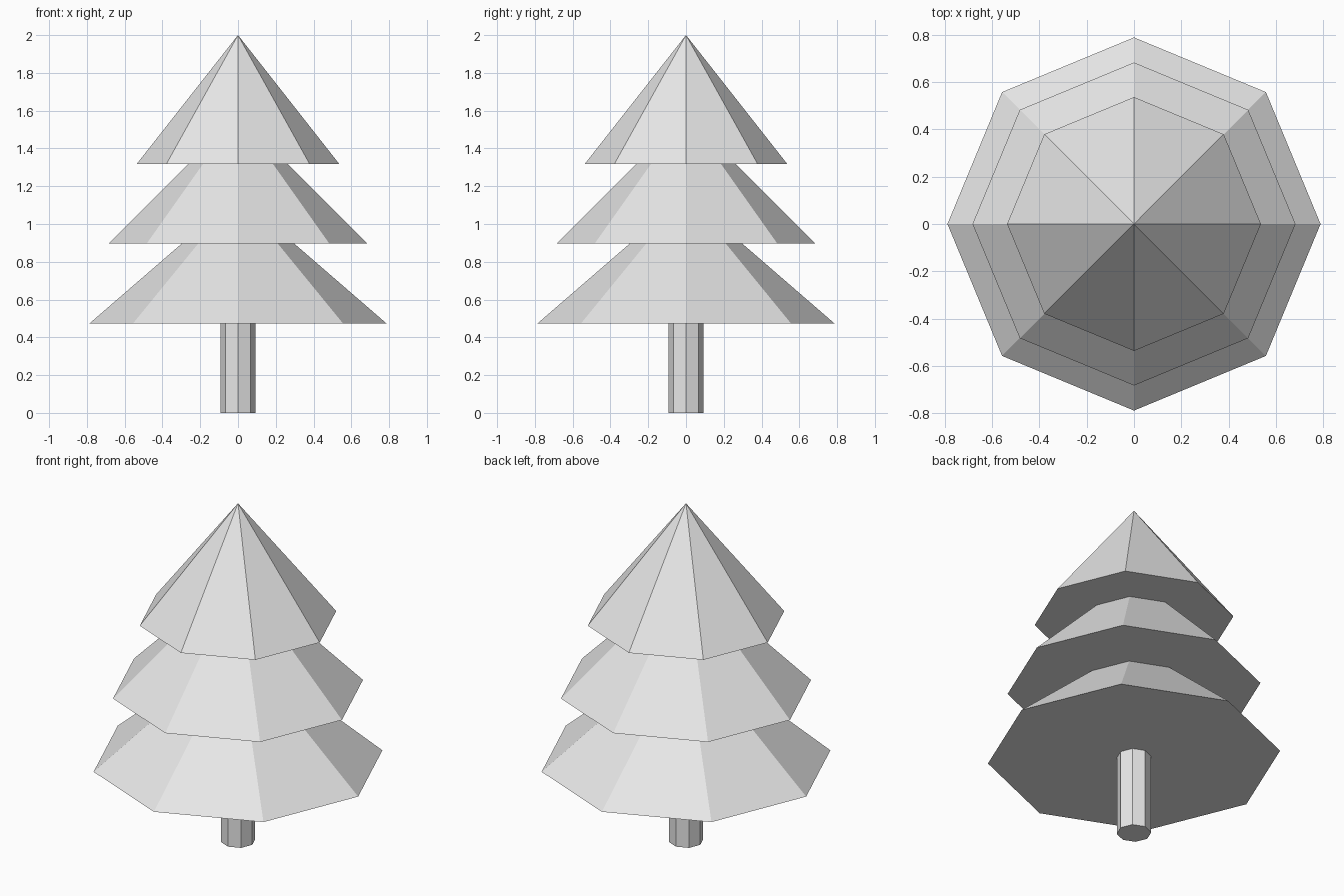
import bpy
import math

cube = bpy.data.objects.get("Cube")
if cube:
    bpy.data.objects.remove(cube, do_unlink=True)

SIDES = 8


def make_material(name, colour):
    mat = bpy.data.materials.new(name)
    mat.use_nodes = True
    mat.diffuse_color = colour
    mat.node_tree.nodes["Principled BSDF"].inputs["Base Color"].default_value = colour
    return mat


grey = make_material("light grey", (0.8, 0.8, 0.8, 1))


def add_cone(name, bottom_radius, top_radius, base, height):
    """Flat-sided cone or prism standing on the height given by base."""
    bpy.ops.mesh.primitive_cone_add(
        vertices=SIDES, radius1=bottom_radius, radius2=top_radius,
        depth=height, location=(0, 0, base + height / 2))
    obj = bpy.context.object
    obj.name = name
    obj.data.materials.append(grey)
    return obj


# Trunk, reaching just inside the lowest tier
add_cone("trunk", 0.093, 0.093, 0, 0.5)

# Three equally tall tiers of foliage, shrinking towards the top
TIER_HEIGHT = 0.682
for name, radius, base in (("lower_foliage", 0.788, 0.472),
                           ("middle_foliage", 0.682, 0.898),
                           ("top_foliage", 0.536, 1.318)):
    add_cone(name, radius, 0, base, TIER_HEIGHT)
